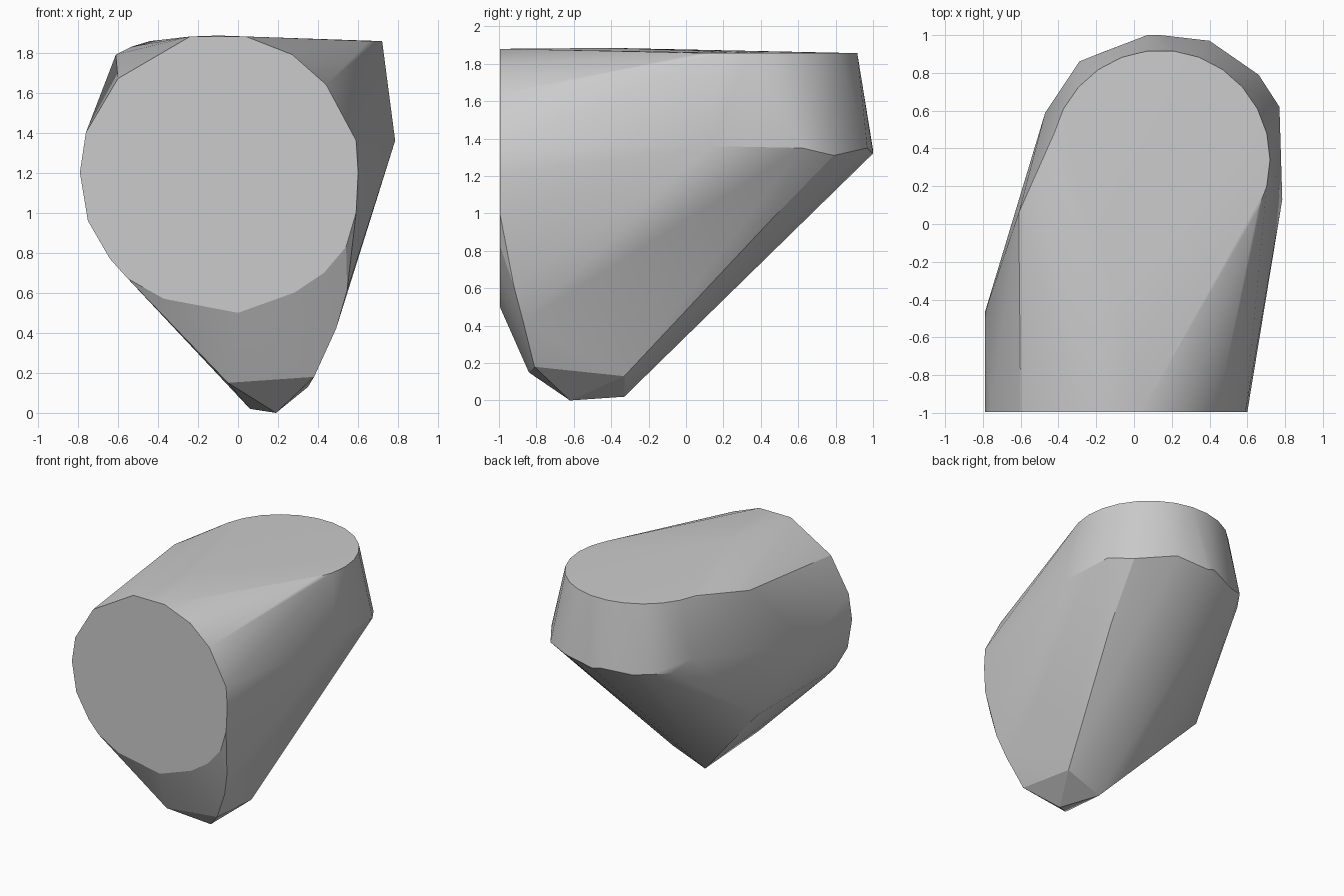
import bpy, bmesh
from math import cos, sin, tau

cube = bpy.data.objects.get("Cube")
if cube:
    bpy.data.objects.remove(cube, do_unlink=True)

grey = bpy.data.materials.new("plain grey")
grey.use_nodes = True
colour = (0.6, 0.6, 0.6, 1)
grey.diffuse_color = colour
grey.node_tree.nodes["Principled BSDF"].inputs["Base Color"].default_value = colour

# Flat front, a slightly uneven round outline
front = [(-0.79, 1.2), (-0.76, 1.4), (-0.6, 1.67), (-0.24, 1.88), (0.04, 1.88),
         (0.27, 1.79), (0.44, 1.64), (0.59, 1.36), (0.6, 1.2), (0.59, 1),
         (0.54, 0.83), (0.43, 0.7), (0.28, 0.6), (0, 0.5), (-0.37, 0.57),
         (-0.55, 0.67), (-0.64, 0.77), (-0.75, 0.96)]
points = [(x, -0.995, z) for x, z in front]

# Flat round top
steps = 26
for i in range(steps):
    turn = tau * i / steps
    points.append((0.14 + 0.58 * cos(turn), 0.34 + 0.58 * sin(turn), 1.857))

# Upper bulge and left shoulder
points += [(-0.1, -0.4, 1.885), (-0.53, 0.12, 1.83), (-0.61, 0.06, 1.79),
           (-0.79, -0.47, 1.2)]

# Rim around the back
points += [(-0.47, 0.59, 1.4), (-0.38, 0.725, 1.31), (-0.29, 0.86, 1.33),
           (-0.16, 0.912, 1.31), (0.07, 1, 1.34), (0.14, 1, 1.32),
           (0.4, 0.97, 1.35), (0.66, 0.79, 1.31), (0.77, 0.62, 1.35),
           (0.785, 0.13, 1.36)]

# Wedge at the bottom, with a low corner on either side
points += [(0.19, -0.62, 0), (0.06, -0.33, 0.02), (-0.05, -0.84, 0.15),
           (0.38, -0.81, 0.18), (0.35, -0.33, 0.13), (0.49, -0.87, 0.42),
           (0.545, -0.92, 0.61), (0.585, 0.44, 0.95), (-0.62, -0.03, 0.75)]

# Wrap the outlines in one convex skin
bm = bmesh.new()
for p in points:
    bm.verts.new(p)
bmesh.ops.convex_hull(bm, input=bm.verts[:])
loose = [v for v in bm.verts if not v.link_faces]
bmesh.ops.delete(bm, geom=loose, context="VERTS")
bmesh.ops.dissolve_limit(bm, angle_limit=0.01, verts=bm.verts[:], edges=bm.edges[:])
bmesh.ops.recalc_face_normals(bm, faces=bm.faces[:])

mesh = bpy.data.meshes.new("faceted_body")
bm.to_mesh(mesh)
bm.free()
mesh.materials.append(grey)
body = bpy.data.objects.new("faceted_body", mesh)
bpy.context.collection.objects.link(body)
bpy.context.view_layer.objects.active = body
body.select_set(True)
bpy.ops.object.shade_smooth_by_angle(angle=0.4)
